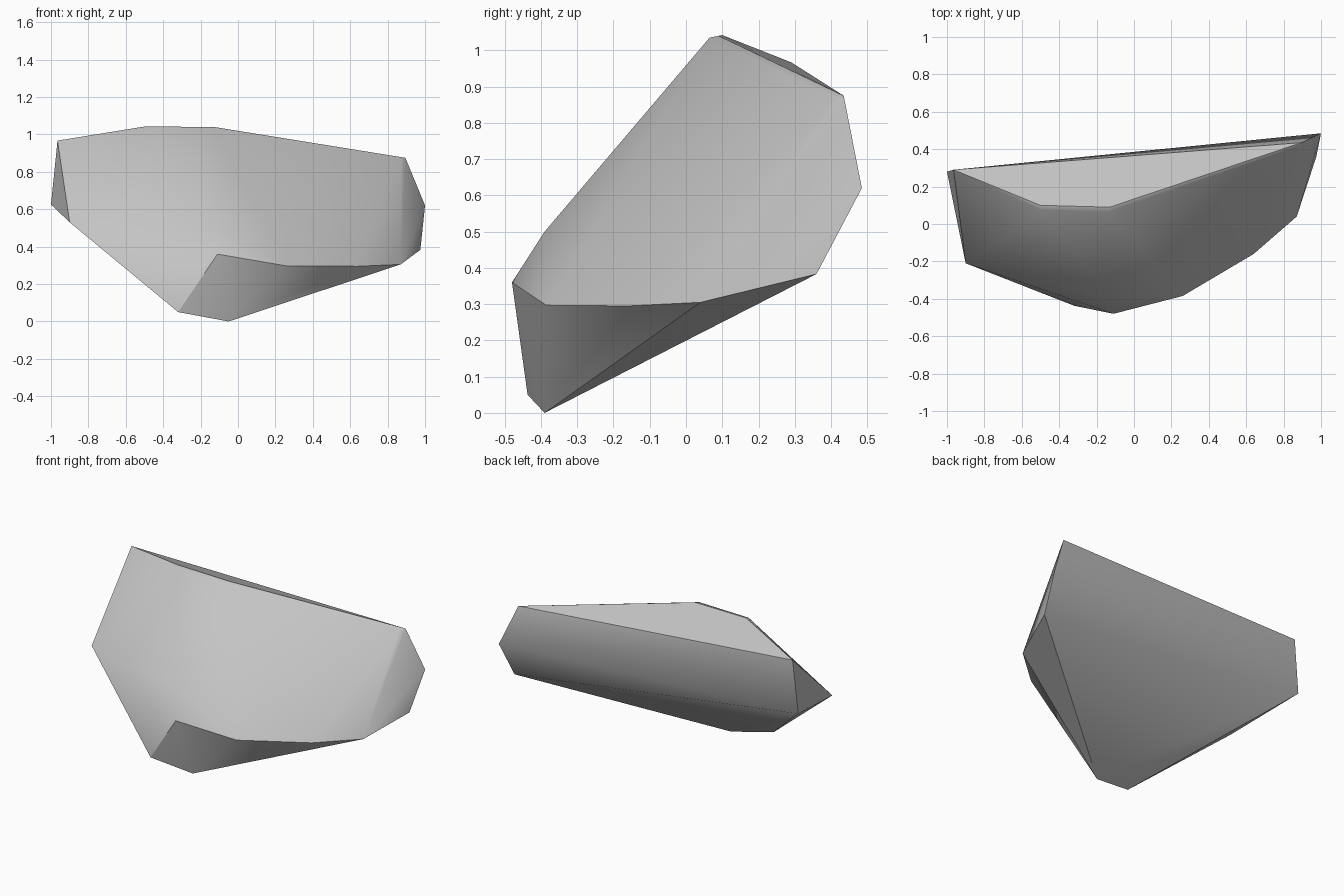
import bpy
import bmesh
from math import radians

cube = bpy.data.objects.get("Cube")
if cube:
    bpy.data.objects.remove(cube, do_unlink=True)

# Stone material
stone = bpy.data.materials.new("stone grey")
stone.use_nodes = True
grey = (0.55, 0.55, 0.55, 1)
stone.diffuse_color = grey
stone.node_tree.nodes["Principled BSDF"].inputs["Base Color"].default_value = grey

# Corners of the chipped boulder, by region
top_rim = [(-.965, .29, .967), (-.5, .1, 1.042), (-.5, .075, 1.035),
           (-.13, .09, 1.04), (-.14, .065, 1.035),
           (.895, .435, .875), (.87, .41, .87)]
left_end = [(1, .485, .62), (.975, .36, .383), (.87, .04, .305)]
right_end = [(-1, .28, .625), (-.9, -.21, .53)]
front_ledge = [(-.13, -.39, .5), (-.11, -.48, .36), (.26, -.385, .297),
               (.64, -.16, .295)]
foot = [(-.32, -.437, .05), (-.05, -.39, 0)]

# Wrap the corners in a faceted shell
bm = bmesh.new()
for corner in top_rim + left_end + right_end + front_ledge + foot:
    bm.verts.new(corner)
hull = bmesh.ops.convex_hull(bm, input=bm.verts)
spare = {g for g in hull["geom_interior"] + hull["geom_unused"]
         if isinstance(g, bmesh.types.BMVert)}
bmesh.ops.delete(bm, geom=list(spare), context='VERTS')
bmesh.ops.recalc_face_normals(bm, faces=bm.faces)

mesh = bpy.data.meshes.new("boulder")
bm.to_mesh(mesh)
bm.free()
mesh.materials.append(stone)
boulder = bpy.data.objects.new("boulder", mesh)
bpy.context.collection.objects.link(boulder)

# Soft facets with crisp ridges
bpy.ops.object.select_all(action='DESELECT')
boulder.select_set(True)
bpy.context.view_layer.objects.active = boulder
bpy.ops.object.shade_smooth_by_angle(angle=radians(30))
